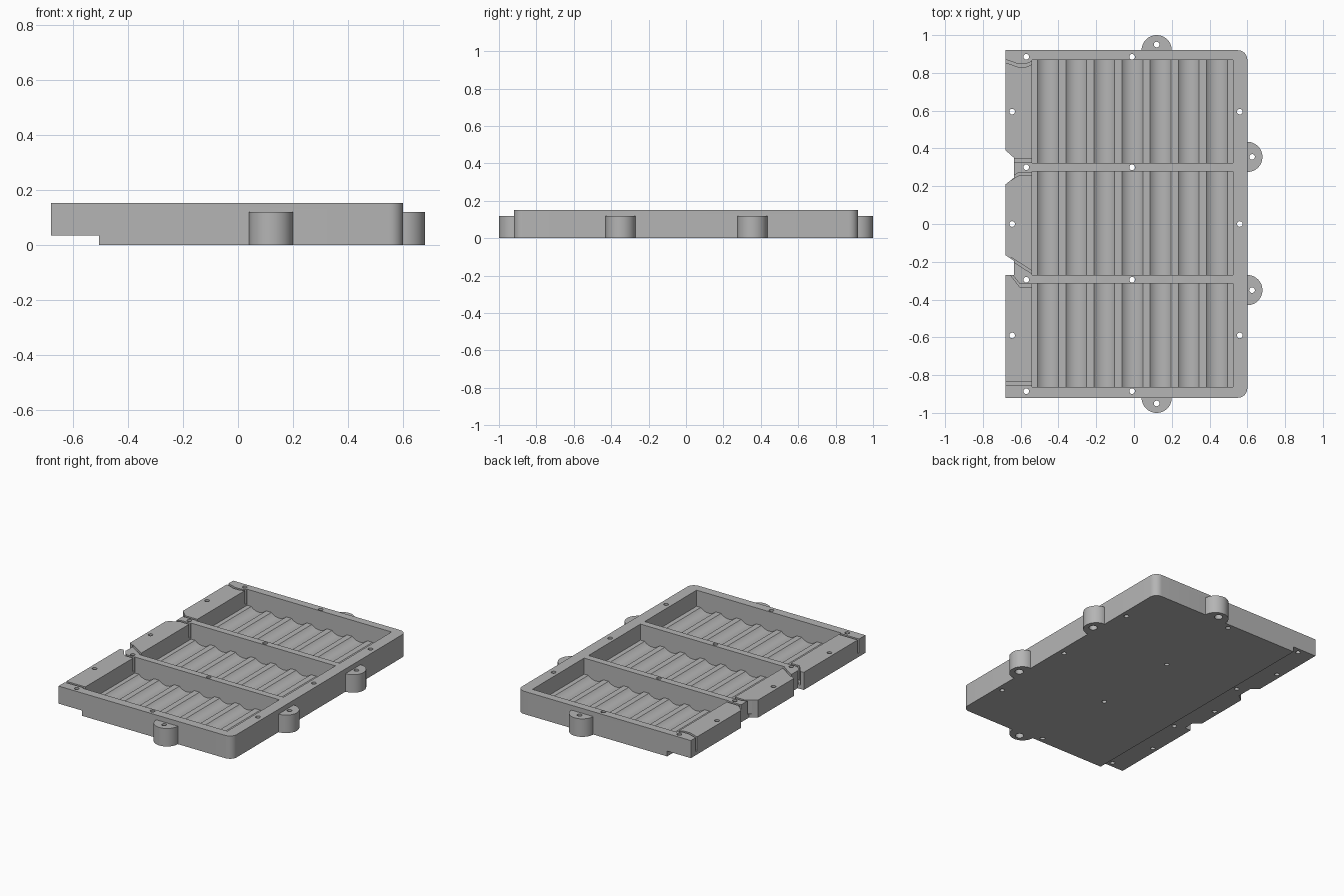
import bpy, bmesh, math
from mathutils import Vector

old = bpy.data.objects.get("Cube")
if old:
    bpy.data.objects.remove(old, do_unlink=True)

TOP = 0.152
grey = bpy.data.materials.new("plain grey")
grey.use_nodes = True
grey.diffuse_color = (0.46, 0.46, 0.46, 1)
grey.node_tree.nodes["Principled BSDF"].inputs["Base Color"].default_value = grey.diffuse_color


def extrude(name, points, direction):
    """Solid made by extruding a flat outline along a direction."""
    bm = bmesh.new()
    face = bm.faces.new([bm.verts.new(p) for p in points])
    moved = bmesh.ops.extrude_face_region(bm, geom=[face])["geom"]
    bmesh.ops.translate(bm, vec=Vector(direction),
                        verts=[v for v in moved if isinstance(v, bmesh.types.BMVert)])
    bmesh.ops.recalc_face_normals(bm, faces=bm.faces)
    mesh = bpy.data.meshes.new(name)
    bm.to_mesh(mesh)
    bm.free()
    mesh.materials.append(grey)
    ob = bpy.data.objects.new(name, mesh)
    bpy.context.collection.objects.link(ob)
    return ob


def prism(name, outline, z0, z1):
    return extrude(name, [(x, y, z0) for x, y in outline], (0, 0, z1 - z0))


def arc(cx, cy, r, a0, a1, n):
    angles = [math.radians(a0 + (a1 - a0) * i / n) for i in range(n + 1)]
    return [(cx + r * math.cos(a), cy + r * math.sin(a)) for a in angles]


def disc(name, x, y, r, z0, z1, n=32):
    return prism(name, arc(x, y, r, 0, 360, n)[:-1], z0, z1)


def combine(tool, operation):
    mod = tray.modifiers.new("combine", "BOOLEAN")
    mod.operation, mod.solver, mod.object = operation, "EXACT", tool
    bpy.context.view_layer.objects.active = tray
    bpy.ops.object.modifier_apply(modifier=mod.name)
    bpy.data.objects.remove(tool, do_unlink=True)


# Tray block with rounded right-hand corners and notched cable side
outline = [(-0.68, -0.92)]
outline += arc(0.55, -0.87, 0.05, -90, 0, 8) + arc(0.55, 0.87, 0.05, 0, 90, 8)
outline += [(-0.68, 0.92), (-0.68, 0.39), (-0.635, 0.35), (-0.635, 0.245), (-0.68, 0.21),
            (-0.68, -0.165), (-0.635, -0.195), (-0.635, -0.27), (-0.68, -0.27)]
tray = prism("battery_tray", outline, 0, TOP)

# Raised underside step along the cable side
combine(prism("step_cutter", [(-0.8, -1.1), (-0.505, -1.1), (-0.505, 1.1), (-0.8, 1.1)],
              -0.1, 0.035), "DIFFERENCE")

# Mounting ears
for x, y in [(0.12, 0.92), (0.12, -0.92), (0.6, 0.355), (0.6, -0.35)]:
    combine(disc("ear", x, y, 0.08, 0, 0.12, 48), "UNION")

# Three pockets whose floors carry seven round troughs each
FLOOR, RADIUS, HALF = 0.045, 0.077, 0.055
rise = math.sqrt(RADIUS ** 2 - HALF ** 2)
spread = math.degrees(math.asin(HALF / RADIUS))
profile = [(0.525, 0.3), (-0.54, 0.3), (-0.54, FLOOR)]
for i in range(7):
    profile += arc(-0.455 + 0.149 * i, FLOOR + rise, RADIUS, 270 - spread, 270 + spread, 12)
profile.append((0.525, FLOOR))
for y0, y1 in [(-0.862, -0.315), (-0.27, 0.277), (0.323, 0.868)]:
    combine(extrude("pocket_cutter", [(x, y0, z) for x, z in profile], (0, y1 - y0, 0)),
            "DIFFERENCE")

# Narrow wire channels from the pockets to the cable side
channels = [
    [(-0.70, 0.87), (-0.615, 0.84), (-0.57, 0.84), (-0.53, 0.858)],
    [(-0.65, 0.335), (-0.53, 0.335)],
    [(-0.65, 0.24), (-0.61, 0.265), (-0.53, 0.265)],
    [(-0.65, -0.185), (-0.53, -0.262)],
    [(-0.66, -0.255), (-0.605, -0.325), (-0.53, -0.325)],
    [(-0.70, -0.845), (-0.53, -0.845)],
]
for path in channels:
    strip = [(x, y + 0.008) for x, y in path] + [(x, y - 0.008) for x, y in reversed(path)]
    combine(prism("channel_cutter", strip, 0.06, 0.3), "DIFFERENCE")

# Screw holes through the frame, dividers and ears
frame_holes = [(x, y) for x in (-0.57, -0.01) for y in (-0.885, -0.295, 0.3, 0.885)]
frame_holes += [(x, y) for x in (-0.645, 0.56) for y in (-0.59, 0, 0.595)]
ear_holes = [(0.12, 0.95), (0.12, -0.95), (0.625, 0.355), (0.625, -0.35)]
for x, y in frame_holes + ear_holes:
    combine(disc("hole_cutter", x, y, 0.015, -0.1, 0.3, 16), "DIFFERENCE")
for x, y in ear_holes:
    combine(disc("recess_cutter", x, y, 0.026, -0.1, 0.04, 16), "DIFFERENCE")

# Smooth the round walls, keep edges crisp
bpy.ops.object.select_all(action="DESELECT")
tray.select_set(True)
bpy.context.view_layer.objects.active = tray
bpy.ops.object.shade_smooth_by_angle(angle=math.radians(25))
